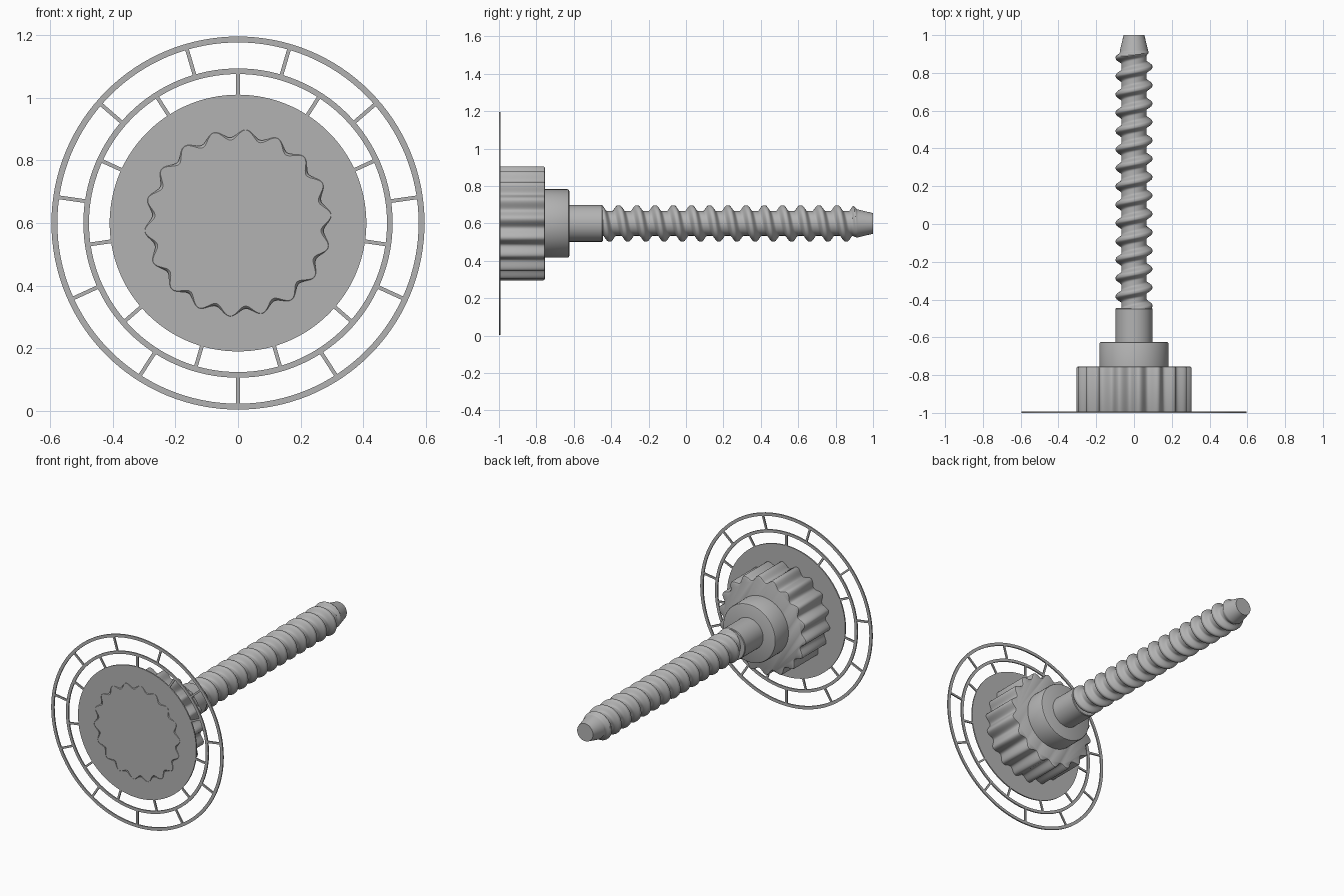
import bpy, bmesh, math
from math import cos, sin, pi, tau, radians

cube = bpy.data.objects.get("Cube")
if cube:
    bpy.data.objects.remove(cube, do_unlink=True)

AXIS_Z = 0.6
LOBES = 18
PHASE = radians(5)

grey = bpy.data.materials.new("plain grey")
grey.use_nodes = True
colour = (0.45, 0.45, 0.45, 1)
grey.diffuse_color = colour
grey.node_tree.nodes["Principled BSDF"].inputs["Base Color"].default_value = colour


def loft(name, sections, segs, closed=False, smooth=True):
    """Skin rings along y; each section is (y, radius function of angle)."""
    bm = bmesh.new()
    rings = []
    for y, radius in sections:
        ring = []
        for i in range(segs):
            a = tau * i / segs
            r = radius(a)
            ring.append(bm.verts.new((r * cos(a), y, AXIS_Z + r * sin(a))))
        rings.append(ring)
    pairs = list(zip(rings, rings[1:]))
    if closed:
        pairs.append((rings[-1], rings[0]))
    else:
        bm.faces.new(rings[0])
        bm.faces.new(rings[-1])
    for lo, hi in pairs:
        for i in range(segs):
            j = (i + 1) % segs
            bm.faces.new((lo[i], lo[j], hi[j], hi[i]))
    bmesh.ops.recalc_face_normals(bm, faces=bm.faces)
    return finish(name, bm, smooth)


def finish(name, bm, smooth):
    mesh = bpy.data.meshes.new(name)
    bm.to_mesh(mesh)
    bm.free()
    mesh.materials.append(grey)
    obj = bpy.data.objects.new(name, mesh)
    bpy.context.collection.objects.link(obj)
    if smooth:
        bpy.ops.object.select_all(action='DESELECT')
        obj.select_set(True)
        bpy.context.view_layer.objects.active = obj
        bpy.ops.object.shade_smooth_by_angle(angle=radians(35))
    return obj


def circle(r):
    return lambda a: r


def scallop(mid, depth):
    return lambda a: mid + depth * cos(LOBES * (a - PHASE))


# Thin plate: disc with a scalloped opening, and two rings
FRONT, BACK = -1.0, -0.992


def flat_ring(name, inner, outer, segs):
    loft(name, [(FRONT, inner), (FRONT, outer), (BACK, outer), (BACK, inner)],
         segs, closed=True)


flat_ring("base_disc", scallop(0.2865, 0.0125), circle(0.41), 360)
flat_ring("inner_ring", circle(0.476), circle(0.494), 128)
flat_ring("outer_ring", circle(0.577), circle(0.596), 128)


# Spokes joining the disc and the rings
def spokes(name, r0, r1, start, width=0.012, count=11):
    bm = bmesh.new()
    for k in range(count):
        a = start + tau * k / count
        corners = []
        for y in (FRONT, BACK):
            for r, w in ((r0, -1), (r1, -1), (r1, 1), (r0, 1)):
                t = w * width / 2
                corners.append(bm.verts.new((r * cos(a) - t * sin(a), y,
                                             AXIS_Z + r * sin(a) + t * cos(a))))
        bm.faces.new(corners[:4])
        bm.faces.new(corners[4:])
        for i in range(4):
            j = (i + 1) % 4
            bm.faces.new((corners[i], corners[j], corners[4 + j], corners[4 + i]))
    bmesh.ops.recalc_face_normals(bm, faces=bm.faces)
    finish(name, bm, False)


spokes("inner_spokes", 0.405, 0.48, pi / 2)
spokes("outer_spokes", 0.49, 0.58, -pi / 2)


# Fluted knob with rounded rims
def fluted(inset):
    return scallop(0.29 - inset, 0.016)


knob_rims = [(-1.0, 0.008), (-0.997, 0.004), (-0.99, 0),
             (-0.763, 0), (-0.757, 0.003), (-0.754, 0.009)]
loft("fluted_knob", [(y, fluted(d)) for y, d in knob_rims], 360)


# Collar and plain shank
def turned(name, profile, segs=64):
    loft(name, [(y, circle(r)) for y, r in profile], segs)


turned("collar", [(-0.76, 0.183), (-0.633, 0.183), (-0.627, 0.18), (-0.624, 0.174)])
turned("shank", [(-0.63, 0.098), (-0.449, 0.098), (-0.445, 0.095)])

# Threaded rod: helical ridge on a core, ending in a blunt cone
PITCH, ROOT, CREST = 0.0973, 0.066, 0.097
START, TIP, CONE = -0.45, 1.0, 0.915


def ridge(u):
    d = abs((u % 1) - 0.5) * 2          # 1 at the crest, 0 at the root
    t = min(max((d - 0.3) / 0.6, 0), 1)
    return t * t * (3 - 2 * t)


def thread_radius(y):
    def radius(a):
        r = ROOT + (CREST - ROOT) * ridge((y + 0.36) / PITCH + (a - pi / 2) / tau)
        cone = 0.055 + 0.24 * (TIP - y)
        blend = min(max((y - CONE + 0.025) / 0.025, 0), 1)
        return r * (1 - blend) + cone * blend
    return radius


rows = 340
loft("threaded_rod",
     [(y, thread_radius(y)) for y in
      (START + (TIP - START) * i / rows for i in range(rows + 1))], 64)
